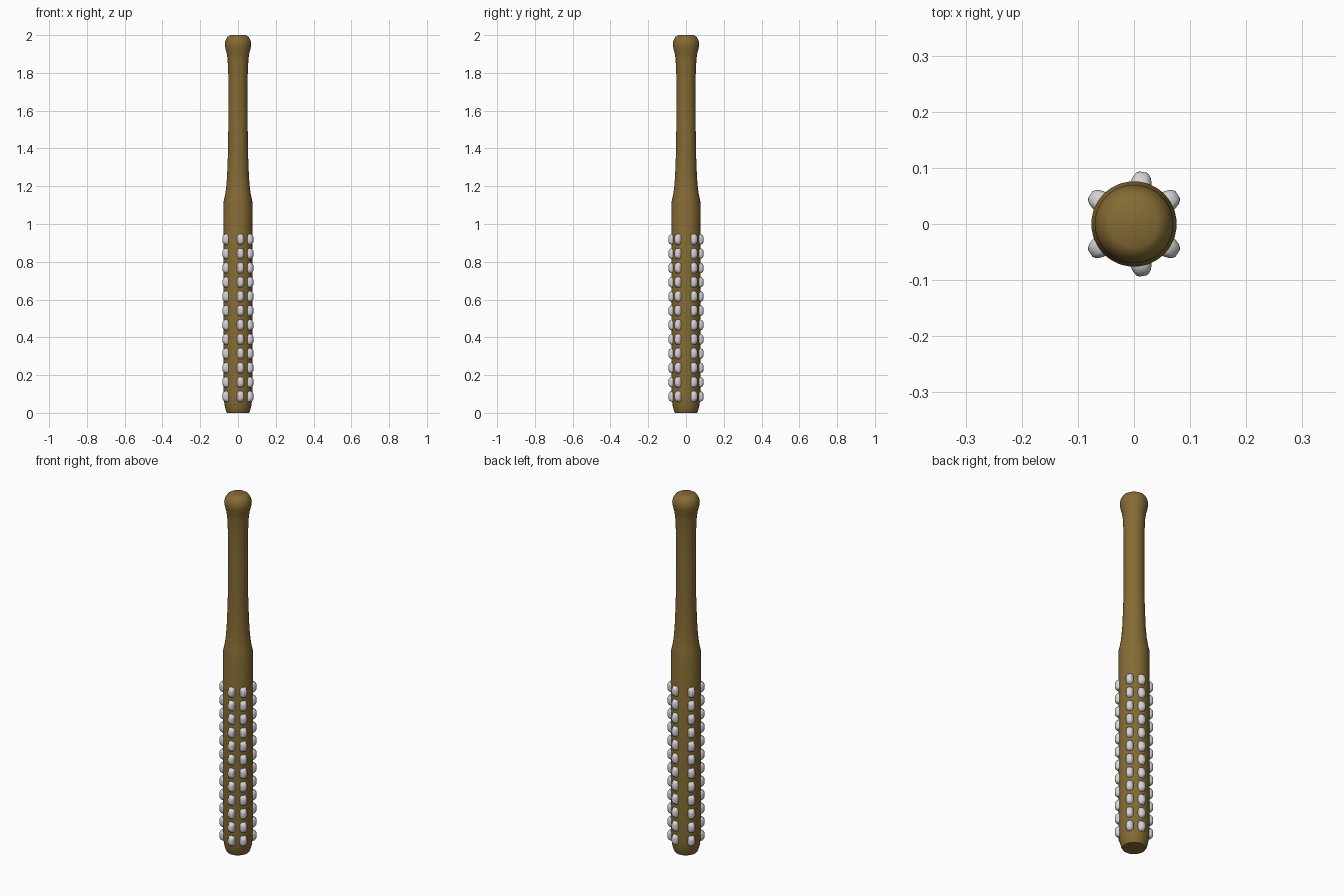
import bpy, bmesh, math
from mathutils import Vector

if "Cube" in bpy.data.objects:
    bpy.data.objects.remove(bpy.data.objects["Cube"])


def material(name, rgb):
    m = bpy.data.materials.new(name)
    m.diffuse_color = (*rgb, 1)
    m.use_nodes = True
    m.node_tree.nodes["Principled BSDF"].inputs["Base Color"].default_value = m.diffuse_color
    return m


def finish(name, bm, mat, angle):
    bmesh.ops.recalc_face_normals(bm, faces=bm.faces[:])
    me = bpy.data.meshes.new(name)
    bm.to_mesh(me)
    bm.free()
    me.materials.append(mat)
    ob = bpy.data.objects.new(name, me)
    bpy.context.collection.objects.link(ob)
    bpy.ops.object.select_all(action='DESELECT')
    ob.select_set(True)
    bpy.context.view_layer.objects.active = ob
    bpy.ops.object.shade_smooth_by_angle(angle=math.radians(angle))
    return ob


def loft(bm, rings):
    """Skin a list of point rings and cap both ends."""
    rows = [[bm.verts.new(p) for p in r] for r in rings]
    n = len(rows[0])
    for a, b in zip(rows, rows[1:]):
        for i in range(n):
            j = (i + 1) % n
            bm.faces.new((a[i], a[j], b[j], b[i]))
    bm.faces.new(rows[0][::-1])
    bm.faces.new(rows[-1])


wood = material("brown_wood", (0.235, 0.147, 0.034))
metal = material("pale_metal", (0.66, 0.65, 0.67))

# Wooden bat: barrel at the bottom, thin handle, knob on top
profile = [(0.058, 0), (0.064, 0.012), (0.070, 0.035), (0.075, 0.07), (0.076, 0.10),
           (0.076, 1.12), (0.069, 1.15), (0.063, 1.19), (0.058, 1.25), (0.054, 1.35),
           (0.052, 1.42), (0.051, 1.60), (0.051, 1.78), (0.055, 1.87), (0.060, 1.905),
           (0.067, 1.93), (0.070, 1.953), (0.066, 1.973), (0.056, 1.991), (0.042, 2.0)]
SIDES = 48
bm = bmesh.new()
loft(bm, [[(r * math.cos(2 * math.pi * i / SIDES), r * math.sin(2 * math.pi * i / SIDES), z)
           for i in range(SIDES)] for r, z in profile])
finish("bat", bm, wood, 35)

# Metal studs: six columns of twelve rounded, tapered blocks
stud = [(0.064, 0.020, 0.030), (0.077, 0.0185, 0.029), (0.085, 0.016, 0.025),
        (0.091, 0.012, 0.019), (0.094, 0.007, 0.011)]   # distance out, half width, half height


def soft(v):
    return math.copysign(abs(v) ** 0.6, v)


bm = bmesh.new()
for deg in (34, 80, 146, 214, 280, 326):
    a = math.radians(deg)
    out = Vector((math.cos(a), math.sin(a), 0))
    side = Vector((-math.sin(a), math.cos(a), 0))
    for row in range(12):
        mid = Vector((0, 0, 0.087 + row * 0.0756))
        loft(bm, [[mid + out * d + side * w * soft(math.cos(t)) + Vector((0, 0, h * soft(math.sin(t))))
                   for t in (2 * math.pi * (k + 0.5) / 12 for k in range(12))]
                  for d, w, h in stud])
finish("studs", bm, metal, 50)
